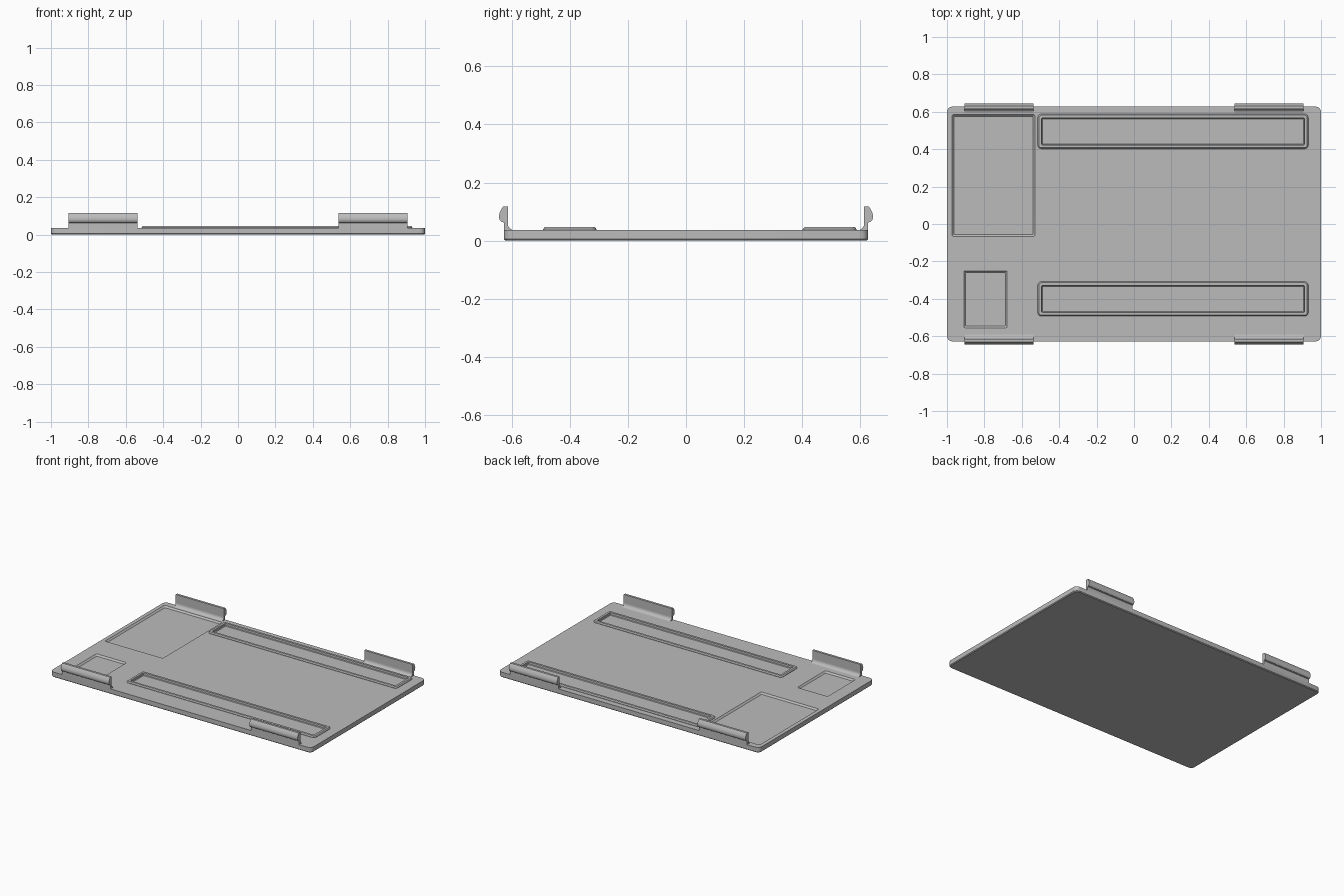
import bpy, bmesh, math

if "Cube" in bpy.data.objects:
    bpy.data.objects.remove(bpy.data.objects["Cube"])

grey = bpy.data.materials.new("plain grey")
grey.diffuse_color = (0.5, 0.5, 0.5, 1)
grey.use_nodes = True
grey.node_tree.nodes["Principled BSDF"].inputs["Base Color"].default_value = grey.diffuse_color


def rounded_rect(x0, x1, y0, y1, r, seg=5):
    """Counter-clockwise outline with rounded corners."""
    pts = []
    corners = ((x1 - r, y1 - r), (x0 + r, y1 - r), (x0 + r, y0 + r), (x1 - r, y0 + r))
    for k, (cx, cy) in enumerate(corners):
        for i in range(seg + 1):
            a = math.pi / 2 * (k + i / seg)
            pts.append((cx + r * math.cos(a), cy + r * math.sin(a)))
    return pts


def make_object(name, bm):
    bmesh.ops.recalc_face_normals(bm, faces=bm.faces)
    mesh = bpy.data.meshes.new(name)
    bm.to_mesh(mesh)
    bm.free()
    mesh.materials.append(grey)
    ob = bpy.data.objects.new(name, mesh)
    bpy.context.collection.objects.link(ob)
    return ob


def slab(name, rect, r, levels):
    """Solid stacked from rounded rectangles; levels are (inset, z)."""
    x0, x1, y0, y1 = rect
    bm = bmesh.new()
    rings = []
    for d, z in levels:
        outline = rounded_rect(x0 + d, x1 - d, y0 + d, y1 - d, max(r - d, 0.003))
        rings.append([bm.verts.new((x, y, z)) for x, y in outline])
    for a, b in zip(rings, rings[1:]):
        for i in range(len(a)):
            j = (i + 1) % len(a)
            bm.faces.new((a[i], a[j], b[j], b[i]))
    bm.faces.new(rings[0][::-1])
    bm.faces.new(rings[-1])
    return make_object(name, bm)


def combine(target, tool, operation):
    """Apply a boolean and discard the tool."""
    tool.hide_render = True
    mod = target.modifiers.new(operation, 'BOOLEAN')
    mod.operation, mod.object, mod.solver = operation, tool, 'EXACT'
    bpy.context.view_layer.objects.active = target
    bpy.ops.object.modifier_apply(modifier=mod.name)
    bpy.data.objects.remove(tool)


def smooth(ob):
    bpy.ops.object.select_all(action='DESELECT')
    ob.select_set(True)
    bpy.context.view_layer.objects.active = ob
    bpy.ops.object.shade_smooth_by_angle(angle=math.radians(30))


# Base plate with a small bevel along the underside
TOP = 0.036
plate = slab("base_plate", (-1, 1, -0.628, 0.628), 0.03,
             [(0.005, 0), (0, 0.005), (0, TOP)])

# Long raised rims around sunken slots
for y0, y1 in ((0.402, 0.588), (-0.493, -0.308)):
    rim = slab("rim", (-0.515, 0.932, y0, y1), 0.02,
               [(0, 0.02), (0, 0.039), (0.006, 0.046)])
    combine(plate, rim, 'UNION')
    slot = slab("slot_cutter", (-0.501, 0.918, y0 + 0.014, y1 - 0.014), 0.012,
                [(0.012, 0.029), (0.008, 0.033), (0.006, 0.06)])
    combine(plate, slot, 'DIFFERENCE')

# Shallow rectangular pockets at the left
for rect in ((-0.973, -0.53, -0.066, 0.585), (-0.91, -0.678, -0.555, -0.25)):
    pocket = slab("pocket_cutter", rect, 0.008,
                  [(0.01, 0.025), (0.008, 0.027), (0, TOP), (0, 0.06)])
    combine(plate, pocket, 'DIFFERENCE')
smooth(plate)

# Snap clips: filleted stem with an outward rounded hook, as (y, z)
profile = [(0.628, 0.03), (0.628, 0.062), (0.637, 0.065), (0.643, 0.073),
           (0.645, 0.083), (0.642, 0.096), (0.636, 0.108), (0.630, 0.117),
           (0.614, 0.117), (0.614, 0.06)]
for i in range(6):
    a = math.pi / 2 * i / 5
    profile.append((0.592 + 0.022 * math.cos(a), 0.058 - 0.022 * math.sin(a)))
profile.append((0.592, 0.03))

for side, sy in (("front", -1), ("back", 1)):
    for hand, x0, x1 in (("left", -0.907, -0.538), ("right", 0.538, 0.907)):
        bm = bmesh.new()
        face = bm.faces.new([bm.verts.new((x0, sy * y, z)) for y, z in profile])
        ext = bmesh.ops.extrude_face_region(bm, geom=[face])
        moved = [v for v in ext["geom"] if isinstance(v, bmesh.types.BMVert)]
        bmesh.ops.translate(bm, verts=moved, vec=(x1 - x0, 0, 0))
        if not any(len(f.verts) > 4 and f.calc_center_median().x < x0 + 0.01 for f in bm.faces):
            bm.faces.new([v for v in bm.verts if v not in moved])
        smooth(make_object(f"{side}_{hand}_clip", bm))
